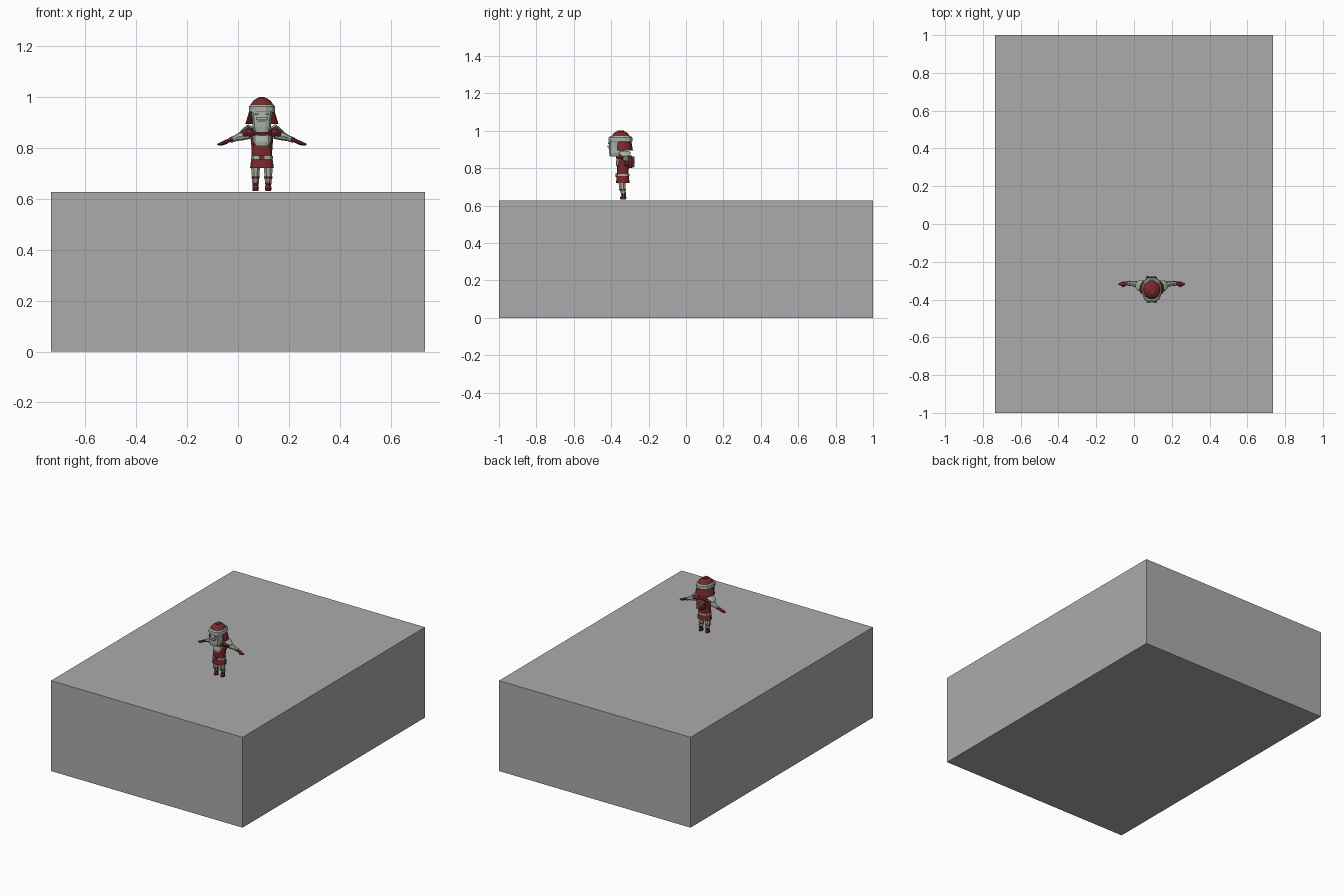
import bpy, bmesh, math
from mathutils import Vector

CX = 0.094  # figure's centre line


def material(name, rgb):
    m = bpy.data.materials.new(name)
    m.diffuse_color = (*rgb, 1)
    return m


GREY = material("stone grey", (0.41, 0.41, 0.41))
RED = material("dark red", (0.19, 0.022, 0.025))
PALE = material("pale grey green", (0.40, 0.47, 0.40))
DARK = material("dark grey green", (0.12, 0.16, 0.13))


def finish(name, bm, mat):
    bmesh.ops.recalc_face_normals(bm, faces=bm.faces)
    me = bpy.data.meshes.new(name)
    bm.to_mesh(me)
    bm.free()
    me.materials.append(mat)
    ob = bpy.data.objects.new(name, me)
    bpy.context.collection.objects.link(ob)
    return ob


def skin(name, mat, loops):
    """Bridge equal loops of points and cap both ends."""
    bm = bmesh.new()
    vs = [[bm.verts.new(p) for p in loop] for loop in loops]
    n = len(vs[0])
    for a, b in zip(vs, vs[1:]):
        for i in range(n):
            bm.faces.new((a[i], a[(i + 1) % n], b[(i + 1) % n], b[i]))
    bm.faces.new(vs[0])
    bm.faces.new(vs[-1])
    return finish(name, bm, mat)


def loft(name, mat, rings, n=12, square=1.0, x=CX):
    """Stack of rounded rings: (y centre, z, x radius, y radius)."""
    def c(v):
        return math.copysign(abs(v) ** square, v)
    angles = [2 * math.pi * (i + 0.5) / n for i in range(n)]
    return skin(name, mat, [[(x + rx * c(math.cos(t)), y + ry * c(math.sin(t)), z)
                             for t in angles] for y, z, rx, ry in rings])


def limb(name, mat, pts, n=8, flat=1.0):
    """Tapered tube through (x, y, z, radius)."""
    axis = (Vector(pts[-1][:3]) - Vector(pts[0][:3])).normalized()
    u = axis.cross(Vector((0, 1, 0))).normalized()
    v = axis.cross(u)
    return skin(name, mat, [[Vector(p[:3]) + u * p[3] * flat * math.cos(2 * math.pi * i / n)
                             + v * p[3] * math.sin(2 * math.pi * i / n) for i in range(n)]
                            for p in pts])


def box(name, mat, lo, hi):
    x0, y0, z0 = lo
    x1, y1, z1 = hi
    return skin(name, mat, [[(x0, y0, z), (x1, y0, z), (x1, y1, z), (x0, y1, z)] for z in (z0, z1)])


# Large plinth
box("plinth", GREY, (-0.735, -1, 0), (0.735, 1, 0.627))

# Torso, skirt, belt and collar
loft("torso", RED, [(-0.338, 0.755, 0.041, 0.031), (-0.338, 0.80, 0.042, 0.033),
                    (-0.334, 0.84, 0.046, 0.034), (-0.334, 0.862, 0.034, 0.027)], square=0.8)
loft("skirt", RED, [(-0.338, 0.722, 0.048, 0.037), (-0.338, 0.765, 0.042, 0.033)], square=0.8)
loft("belt", PALE, [(-0.338, 0.757, 0.044, 0.036), (-0.338, 0.768, 0.044, 0.036)], square=0.8)
box("belt_buckle", RED, (CX - 0.011, -0.378, 0.753), (CX + 0.011, -0.370, 0.772))
loft("chest_plate", PALE, [(-0.355, 0.81, 0.027, 0.018), (-0.355, 0.825, 0.034, 0.021),
                           (-0.352, 0.85, 0.034, 0.020)], square=0.7)
loft("collar", RED, [(-0.338, 0.848, 0.036, 0.035), (-0.338, 0.86, 0.042, 0.038),
                     (-0.338, 0.872, 0.036, 0.032)])
loft("back_pack", RED, [(-0.301, 0.80, 0.024, 0.014), (-0.298, 0.82, 0.031, 0.018),
                        (-0.298, 0.85, 0.031, 0.018), (-0.303, 0.868, 0.023, 0.013)], square=0.7)
# Diagonal strap across the back
limb("back_sash", PALE, [(CX - 0.03, -0.281, 0.86, 0.006), (CX + 0.022, -0.281, 0.808, 0.006)], n=4)

# Head with a long squared beard
loft("face_and_beard", PALE, [(-0.377, 0.862, 0.029, 0.031), (-0.372, 0.882, 0.037, 0.040),
                              (-0.368, 0.91, 0.038, 0.046), (-0.362, 0.962, 0.046, 0.050)], square=0.65)
box("mouth", RED, (CX - 0.017, -0.4165, 0.904), (CX + 0.017, -0.409, 0.909))
box("moustache", PALE, (CX - 0.023, -0.419, 0.911), (CX + 0.023, -0.406, 0.921))
for s in (-1, 1):
    box("eye", DARK, (CX + s * 0.020 - 0.008, -0.416, 0.93), (CX + s * 0.020 + 0.008, -0.406, 0.937))

# Helmet: dome, band, ridges
loft("helmet_dome", RED, [(-0.349, 0.950, 0.050, 0.055), (-0.349, 0.970, 0.047, 0.051),
                          (-0.349, 0.986, 0.036, 0.040), (-0.349, 0.997, 0.019, 0.023)])
loft("helmet_band", PALE, [(-0.350, 0.940, 0.050, 0.063), (-0.350, 0.946, 0.053, 0.066),
                           (-0.350, 0.964, 0.053, 0.066), (-0.350, 0.971, 0.047, 0.057)], square=0.85)
box("helmet_crest", RED, (CX - 0.013, -0.367, 0.99), (CX + 0.013, -0.331, 1.001))
for s in (-1, 1):
    limb("crest_stripe", PALE, [(CX + s * 0.020, -0.392, 0.974, 0.005),
                                (CX + s * 0.017, -0.367, 0.992, 0.005),
                                (CX + s * 0.017, -0.331, 0.992, 0.005),
                                (CX + s * 0.020, -0.306, 0.974, 0.005)], n=6)

# Flared neck guard, a curved sheet around sides and back
outer, inner = [], []
for i in range(11):
    t = math.radians(-25 + 23 * i)
    d = Vector((math.cos(t), math.sin(t), 0))
    top = Vector((CX + d.x * 0.050, -0.344 + d.y * 0.052, 0.945))
    low = Vector((CX + d.x * 0.065, -0.344 + d.y * 0.060, 0.895))
    outer.append((top, low))
    inner.append((top - d * 0.008, low - d * 0.008))
skin("neck_guard", RED, [[o[0], o[1], q[1], q[0]] for o, q in zip(outer, inner)])

# Paired shoulders, arms and legs
for s in (-1, 1):
    def at(dx, y, z, r):
        return (CX + s * dx, y, z, r)
    limb("shoulder_pad", PALE, [at(0.030, -0.330, 0.876, 0.022), at(0.052, -0.328, 0.886, 0.030),
                                at(0.068, -0.325, 0.875, 0.030), at(0.084, -0.322, 0.863, 0.014)], flat=0.25)
    limb("shoulder_lining", RED, [at(0.034, -0.330, 0.858, 0.022), at(0.055, -0.327, 0.862, 0.026),
                                  at(0.072, -0.322, 0.855, 0.020)], flat=0.7)
    limb("sleeve", PALE, [at(0.050, -0.325, 0.852, 0.016), at(0.085, -0.318, 0.846, 0.017),
                          at(0.102, -0.315, 0.840, 0.012)])
    limb("forearm", PALE, [at(0.095, -0.315, 0.842, 0.012), at(0.125, -0.314, 0.831, 0.011)])
    limb("glove", RED, [at(0.115, -0.314, 0.836, 0.014), at(0.132, -0.315, 0.829, 0.011),
                        at(0.146, -0.316, 0.822, 0.012), at(0.162, -0.318, 0.816, 0.010),
                        at(0.175, -0.319, 0.814, 0.004)], flat=0.7)
    limb("thumb", RED, [at(0.142, -0.324, 0.823, 0.005), at(0.156, -0.333, 0.816, 0.003)], n=6)
    x = CX + s * 0.025
    loft("leg", PALE, [(-0.334, 0.662, 0.014, 0.014), (-0.340, 0.690, 0.016, 0.018),
                       (-0.342, 0.735, 0.020, 0.022)], n=8, x=x)
    loft("knee_band", RED, [(-0.339, 0.681, 0.017, 0.018), (-0.340, 0.688, 0.018, 0.020)], n=8, x=x)
    loft("boot", RED, [(-0.336, 0.632, 0.012, 0.016), (-0.336, 0.642, 0.014, 0.019),
                       (-0.333, 0.654, 0.012, 0.013), (-0.334, 0.668, 0.015, 0.016)], n=8, x=x)
